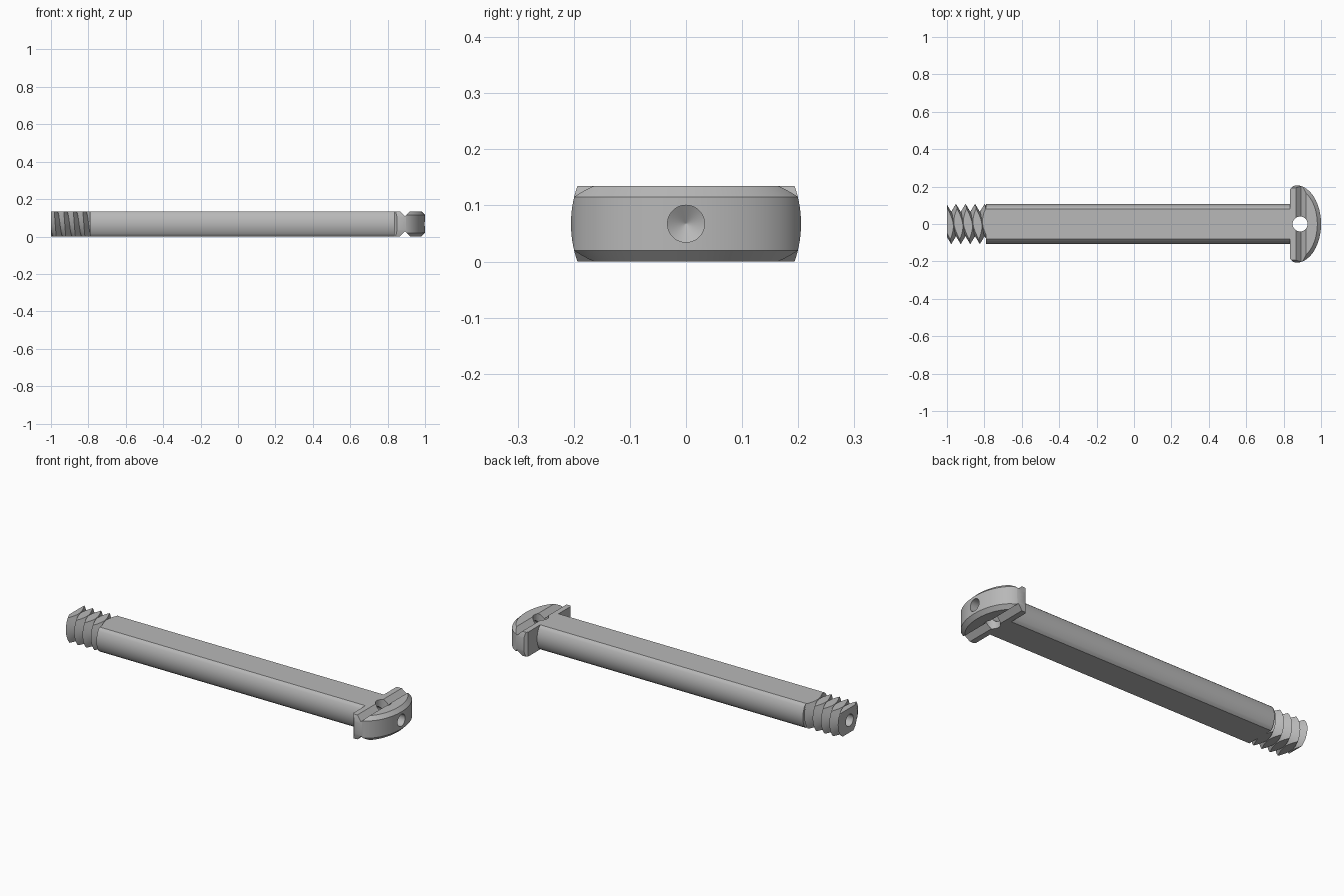
import bpy, bmesh
from math import sin, cos, pi, asin, sqrt
from mathutils import Vector, Matrix

if "Cube" in bpy.data.objects:
    bpy.data.objects.remove(bpy.data.objects["Cube"])

HALF = 0.0675            # half height between the two flats; also the axis height
steel = bpy.data.materials.new("grey_steel")
steel.use_nodes = True
GREY = (0.48, 0.48, 0.48, 1)
steel.diffuse_color = GREY
steel.node_tree.nodes["Principled BSDF"].inputs["Base Color"].default_value = GREY


def finish(name, bm):
    bmesh.ops.recalc_face_normals(bm, faces=bm.faces)
    mesh = bpy.data.meshes.new(name)
    bm.to_mesh(mesh)
    bm.free()
    mesh.materials.append(steel)
    ob = bpy.data.objects.new(name, mesh)
    bpy.context.collection.objects.link(ob)
    return ob


def loft(name, rings):
    """Join equal closed rings of points into a capped solid."""
    bm = bmesh.new()
    loops = [[bm.verts.new(p) for p in ring] for ring in rings]
    n = len(loops[0])
    for a, b in zip(loops, loops[1:]):
        for i in range(n):
            j = (i + 1) % n
            bm.faces.new((a[i], a[j], b[j], b[i]))
    bm.faces.new(loops[0])
    bm.faces.new(loops[-1])
    return finish(name, bm)


def circle(x, r, n=48):
    return [(x, r * cos(2 * pi * i / n), HALF + r * sin(2 * pi * i / n)) for i in range(n)]


def boolean(ob, tool, operation="DIFFERENCE"):
    mod = ob.modifiers.new("cut", "BOOLEAN")
    mod.operation, mod.object, mod.solver = operation, tool, "EXACT"
    bpy.context.view_layer.objects.active = ob
    bpy.ops.object.modifier_apply(modifier=mod.name)


# Shaft: round sides, flat top and bottom, small chamfers at the flats
R = 0.108
end = asin(0.058 / R)
side = [(R * cos(a), R * sin(a)) for a in [end * (i / 8 - 1) for i in range(17)]]
side = [(0.08, -HALF)] + side + [(0.08, HALF)]
section = side + [(-y, -z) for y, z in side]
shaft = loft("shaft", [[(x, y, HALF + z) for y, z in section] for x in (-0.79, 0.84)])

# Thread: right-handed helical V ridge, trimmed to the flats
PITCH, SEG, CREST, ROOT = 0.051, 48, 0.107, 0.064
bm = bmesh.new()
ridge, valley = [], []
for k in range(SEG * 8):
    a = 2 * pi * k / SEG
    x = -0.99 - PITCH * 2 + PITCH * k / SEG
    ridge.append(bm.verts.new((x, -CREST * sin(a), HALF + CREST * cos(a))))
    valley.append(bm.verts.new((x + PITCH / 2, -ROOT * sin(a), HALF + ROOT * cos(a))))
for k in range(len(ridge) - 1):
    bm.faces.new((ridge[k], ridge[k + 1], valley[k + 1], valley[k]))
    if k + SEG + 1 < len(ridge):
        bm.faces.new((valley[k], valley[k + 1], ridge[k + SEG + 1], ridge[k + SEG]))
for co, no in (((-1, 0, 0), (-1, 0, 0)), ((-0.785, 0, 0), (1, 0, 0)),
               ((0, 0, 0), (0, 0, -1)), ((0, 0, 2 * HALF), (0, 0, 1))):
    bmesh.ops.bisect_plane(bm, geom=bm.verts[:] + bm.edges[:] + bm.faces[:],
                           plane_co=co, plane_no=no, clear_outer=True)
    bmesh.ops.holes_fill(bm, edges=[e for e in bm.edges if e.is_boundary], sides=0)
bmesh.ops.triangulate(bm, faces=[f for f in bm.faces if len(f.verts) > 4])
thread = finish("thread", bm)

# Head: half-round plate whose domed edge is chamfered
CX, A, B = 0.866, 0.134, 0.207
N = 64
outline = []
for i in range(N + 1):
    t = pi * (i / N - 0.5)
    normal = Vector((cos(t) / A, sin(t) / B)).normalized()
    outline.append((Vector((CX + A * cos(t), B * sin(t))), normal))
back = [Vector(p) for p in ((0.85, 0.202), (0.835, 0.186), (0.835, -0.186), (0.85, -0.202))]


def head_ring(z, inset):
    pts = [p - n * (inset if p.x > 0.893 else 0) for p, n in outline] + back
    return [(p.x, p.y, z) for p in pts]


head = loft("head", [head_ring(z, s) for z, s in
                     ((0, 0.02), (0.02, 0), (0.115, 0), (2 * HALF, 0.02))])
bm = bmesh.new()
bm.from_mesh(head.data)
bmesh.ops.triangulate(bm, faces=bm.faces)
bm.to_mesh(head.data)
bm.free()

# Cutters for the head and the bores
barrel = loft("head_barrel", [circle(0.8, 0.205, 128), circle(1.1, 0.205, 128)])
boolean(head, barrel, "INTERSECT")
cutters = [barrel]
for name, s in (("top_groove", 1), ("bottom_groove", -1)):
    tri = [(0.893, 0.04), (0.853, 0.08), (0.933, 0.08)]
    groove = loft(name, [[(x, y, HALF + s * z) for x, z in tri] for y in (-0.3, 0.3)])
    boolean(head, groove)
    cutters.append(groove)
pin_hole = loft("pin_hole", [[(0.888 + 0.04 * cos(2 * pi * i / 48), 0.04 * sin(2 * pi * i / 48), z)
                              for i in range(48)] for z in (-0.1, 0.3)])
head_bore = loft("head_bore", [circle(1.1, 0.033), circle(0.77, 0.033), circle(0.75, 0.0005)])
thread_bore = loft("thread_bore", [circle(-1.1, 0.033), circle(-0.89, 0.033), circle(-0.87, 0.0005)])
boolean(head, pin_hole)
boolean(head, head_bore)
boolean(shaft, head_bore)
boolean(thread, thread_bore)
for tool in cutters + [pin_hole, head_bore, thread_bore]:
    bpy.data.objects.remove(tool)

# Smooth the curved sides, keep the edges crisp
for ob in (shaft, thread, head):
    bpy.ops.object.select_all(action="DESELECT")
    ob.select_set(True)
    bpy.context.view_layer.objects.active = ob
    bpy.ops.object.shade_smooth_by_angle(angle=pi / 7)
